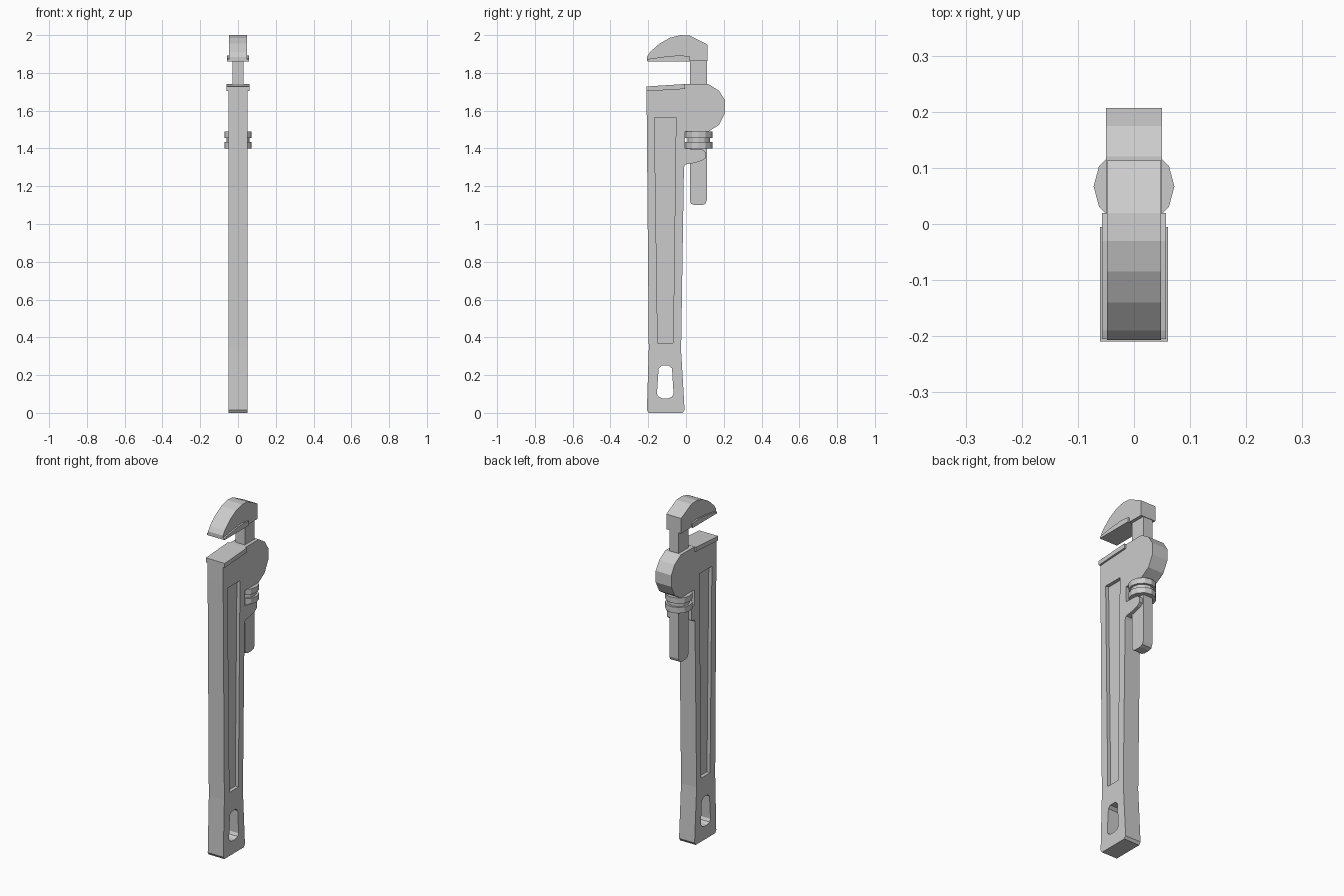
import bpy, bmesh
from mathutils import Matrix


def extrude(name, profile, x0, x1):
    """Prism from a (y, z) outline, spanning x0..x1."""
    bm = bmesh.new()
    face = bm.faces.new([bm.verts.new((x0, y, z)) for y, z in profile])
    out = bmesh.ops.extrude_face_region(bm, geom=[face])
    verts = [v for v in out["geom"] if isinstance(v, bmesh.types.BMVert)]
    bmesh.ops.translate(bm, verts=verts, vec=(x1 - x0, 0, 0))
    bmesh.ops.recalc_face_normals(bm, faces=bm.faces)
    return finish(name, bm)


def finish(name, bm):
    me = bpy.data.meshes.new(name)
    bm.to_mesh(me)
    bm.free()
    ob = bpy.data.objects.new(name, me)
    bpy.context.collection.objects.link(ob)
    return ob


def cut(target, cutter):
    cutter.hide_render = True
    cutter.hide_viewport = True
    mod = target.modifiers.new("cut", "BOOLEAN")
    mod.operation = "DIFFERENCE"
    mod.solver = "EXACT"
    mod.object = cutter


# Handle with the round housing and the notch for the nut
handle = extrude("handle", [
    (-0.207, 0.015), (-0.197, 0), (-0.018, 0), (-0.008, 0.015), (-0.01, 0.06),
    (-0.026, 0.33), (-0.011, 1.3), (-0.004, 1.315), (0.02, 1.32), (0.02, 1.395),
    (-0.005, 1.4), (-0.005, 1.49), (0.12, 1.49), (0.175, 1.525), (0.207, 1.588),
    (0.207, 1.655), (0.175, 1.705), (0.12, 1.74), (-0.005, 1.74), (-0.208, 1.72),
    (-0.208, 1.6), (-0.197, 0.34)], -0.05, 0.05)

# Hanging hole
cut(handle, extrude("hole_cutter", [
    (-0.154, 0.1), (-0.145, 0.085), (-0.125, 0.077), (-0.095, 0.077),
    (-0.075, 0.085), (-0.066, 0.1), (-0.074, 0.235), (-0.09, 0.25),
    (-0.13, 0.25), (-0.145, 0.235)], -0.2, 0.2))

# Long recessed panel on both sides
panel = [(-0.15, 0.37), (-0.068, 0.37), (-0.053, 1.565), (-0.167, 1.565)]
for side, name in ((-1, "left"), (1, "right")):
    cut(handle, extrude(f"{name}_panel_cutter", panel, side * 0.03, side * 0.1))

# Fixed jaw plate on top of the handle
extrude("heel_jaw", [(-0.209, 1.703), (-0.005, 1.715), (-0.005, 1.741),
                     (-0.209, 1.728)], -0.061, 0.061)

# Retaining finger beside the shank
extrude("shank_guide", [(-0.01, 1.315), (0.04, 1.322), (0.085, 1.335), (0.105, 1.35),
                        (0.105, 1.38), (0.085, 1.395), (-0.01, 1.4)], 0.028, 0.05)

# Sliding shank with rounded lower end
extrude("shank", [(0.02, 1.125), (0.027, 1.107), (0.045, 1.1), (0.085, 1.1),
                  (0.103, 1.107), (0.11, 1.125), (0.11, 1.87), (0.02, 1.87)],
        -0.03, 0.03)

# Hook jaw and its gripping plate
extrude("hook_jaw", [
    (-0.207, 1.866), (0.02, 1.866), (0.02, 1.862), (0.113, 1.862), (0.113, 1.95),
    (0.02, 1.997), (-0.03, 2.0), (-0.085, 1.986), (-0.14, 1.955), (-0.19, 1.91),
    (-0.207, 1.885)], -0.048, 0.048)
extrude("hook_jaw_plate", [(-0.205, 1.861), (0.02, 1.861), (0.02, 1.887),
                           (-0.03, 1.893), (-0.1, 1.888), (-0.19, 1.875),
                           (-0.205, 1.87)], -0.057, 0.057)

# Adjusting nut: two collars with a narrower groove between
bm = bmesh.new()
for radius, z0, z1 in ((0.072, 1.4, 1.434), (0.06, 1.43, 1.46), (0.072, 1.456, 1.489)):
    bmesh.ops.create_cone(bm, cap_ends=True, segments=12, radius1=radius, radius2=radius,
                          depth=z1 - z0,
                          matrix=Matrix.Translation((0, 0.067, (z0 + z1) / 2))
                          @ Matrix.Rotation(0, 4, "Z"))
finish("adjusting_nut", bm)
